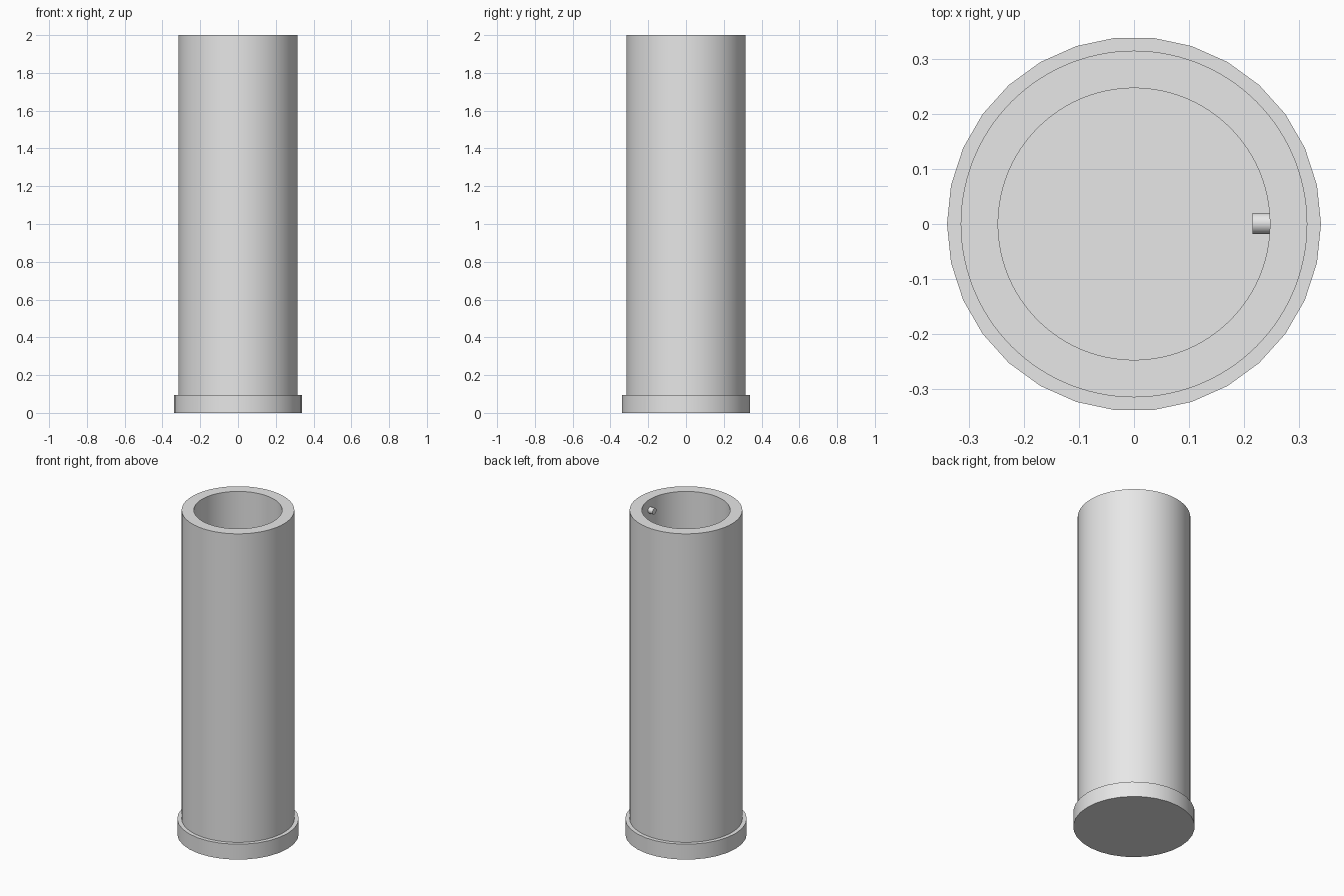
import bpy
import math

cube = bpy.data.objects.get("Cube")
if cube:
    bpy.data.objects.remove(cube, do_unlink=True)

grey = bpy.data.materials.new("light_grey")
grey.use_nodes = True
grey.diffuse_color = (0.8, 0.8, 0.8, 1)
grey.node_tree.nodes["Principled BSDF"].inputs["Base Color"].default_value = (0.8, 0.8, 0.8, 1)


def finish(obj, name):
    obj.name = name
    obj.data.materials.append(grey)
    bpy.ops.object.select_all(action="DESELECT")
    obj.select_set(True)
    bpy.context.view_layer.objects.active = obj
    bpy.ops.object.shade_smooth_by_angle(angle=math.radians(30))
    return obj


def lathe(name, profile, sides, closed):
    """Revolve (radius, z) points around the z axis; cap the ends if open."""
    verts = [(r * math.cos(2 * math.pi * i / sides), r * math.sin(2 * math.pi * i / sides), z)
             for r, z in profile for i in range(sides)]
    rows = len(profile)
    faces = []
    for k in range(rows if closed else rows - 1):
        a, b = k * sides, (k + 1) % rows * sides
        for i in range(sides):
            j = (i + 1) % sides
            faces.append((a + i, a + j, b + j, b + i))
    if not closed:
        faces.append(tuple(reversed(range(sides))))
        faces.append(tuple(range((rows - 1) * sides, rows * sides)))
    mesh = bpy.data.meshes.new(name)
    mesh.from_pydata(verts, [], faces)
    obj = bpy.data.objects.new(name, mesh)
    bpy.context.collection.objects.link(obj)
    return finish(obj, name)


BASE_TOP, OUTER, INNER = 0.095, 0.315, 0.247

# Solid foot disc
lathe("base", [(0.34, 0), (0.34, BASE_TOP)], 30, False)

# Hollow tube standing on the disc
lathe("tube", [(OUTER, BASE_TOP), (OUTER, 2), (INNER, 2), (INNER, BASE_TOP)], 120, True)

# Small round peg on the inner wall near the rim
bpy.ops.mesh.primitive_cylinder_add(vertices=32, radius=0.019, depth=0.04,
                                    location=(0.235, 0.001, 1.935),
                                    rotation=(0, math.pi / 2, 0))
finish(bpy.context.object, "inner_peg")
